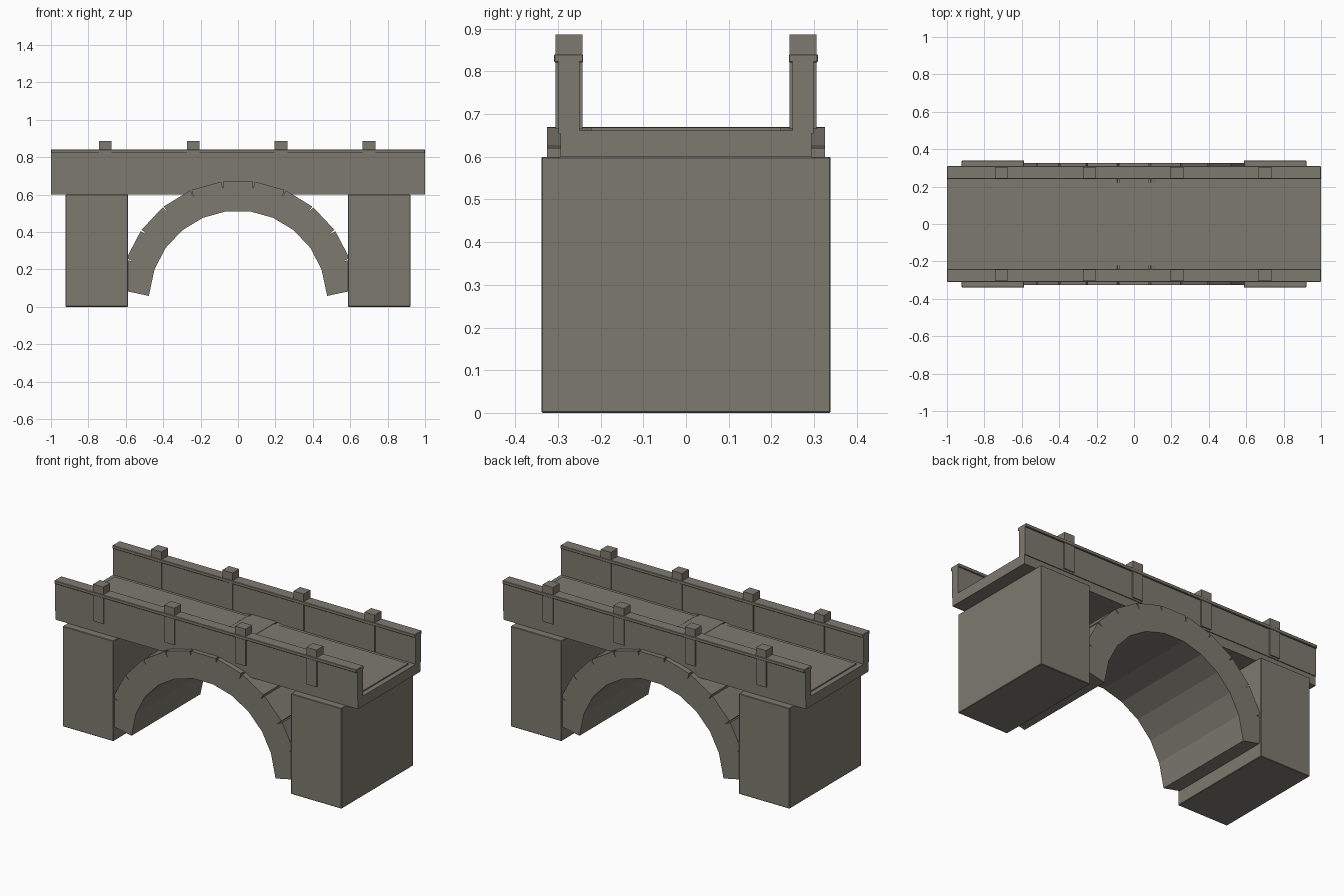
import bpy, math
from mathutils import Matrix

if "Cube" in bpy.data.objects:
    bpy.data.objects.remove(bpy.data.objects["Cube"])

stone = bpy.data.materials.new("weathered stone")
stone.diffuse_color = (0.205, 0.195, 0.162, 1)
stone.use_nodes = True
stone.node_tree.nodes["Principled BSDF"].inputs["Base Color"].default_value = stone.diffuse_color


def box(name, x, y, z, tilt=0.0, bevel=0.0):
    """Box from (min, max) ranges, optionally tilted about its centre in the XZ plane."""
    size = [r[1] - r[0] for r in (x, y, z)]
    mid = [(r[0] + r[1]) / 2 for r in (x, y, z)]
    bpy.ops.mesh.primitive_cube_add(size=1)
    ob = bpy.context.object
    ob.name = name
    ob.data.transform(Matrix.Diagonal((*size, 1)))
    ob.location = mid
    ob.rotation_euler.y = tilt
    ob.data.materials.append(stone)
    if bevel:
        mod = ob.modifiers.new("worn edges", 'BEVEL')
        mod.width = bevel
        mod.segments = 1
    return ob


# Deck slab and thin road surface
box("deck", (-1, 1), (-0.294, 0.294), (0.6, 0.661))
box("road_surface", (-0.97, 0.97), (-0.223, 0.223), (0.655, 0.668))

# End piers
for side, sx in (("left", -1), ("right", 1)):
    box(side + "_pier", sorted((sx * 0.587, sx * 0.922)), (-0.339, 0.339), (0, 0.6), bevel=0.003)

# Arch ring: eleven wedge-gapped blocks around a centre at z = 0.04
BLOCKS, RADIUS, CENTRE_Z = 11, 0.55, 0.04
for i in range(BLOCKS):
    a = math.radians(12 + 156 * i / (BLOCKS - 1))
    cx, cz = RADIUS * math.cos(a), CENTRE_Z + RADIUS * math.sin(a)
    box(f"arch_block_{i + 1}", (cx - 0.0815, cx + 0.0815), (-0.326, 0.326),
        (cz - 0.08, cz + 0.08), tilt=math.pi / 2 - a)

# Parapets: wall, coping and four posts on each side
for side, sy in (("front", -1), ("back", 1)):
    def across(inner, outer):
        return sorted((sy * inner, sy * outer))
    box(side + "_parapet_wall", (-1, 1), across(0.249, 0.299), (0.655, 0.825))
    box(side + "_coping", (-1, 1), across(0.241, 0.309), (0.821, 0.84), bevel=0.002)
    for i in range(4):
        px = -0.71 + 0.47 * i
        box(f"{side}_post_{i + 1}", (px - 0.034, px + 0.034), across(0.243, 0.306), (0.665, 0.886))
